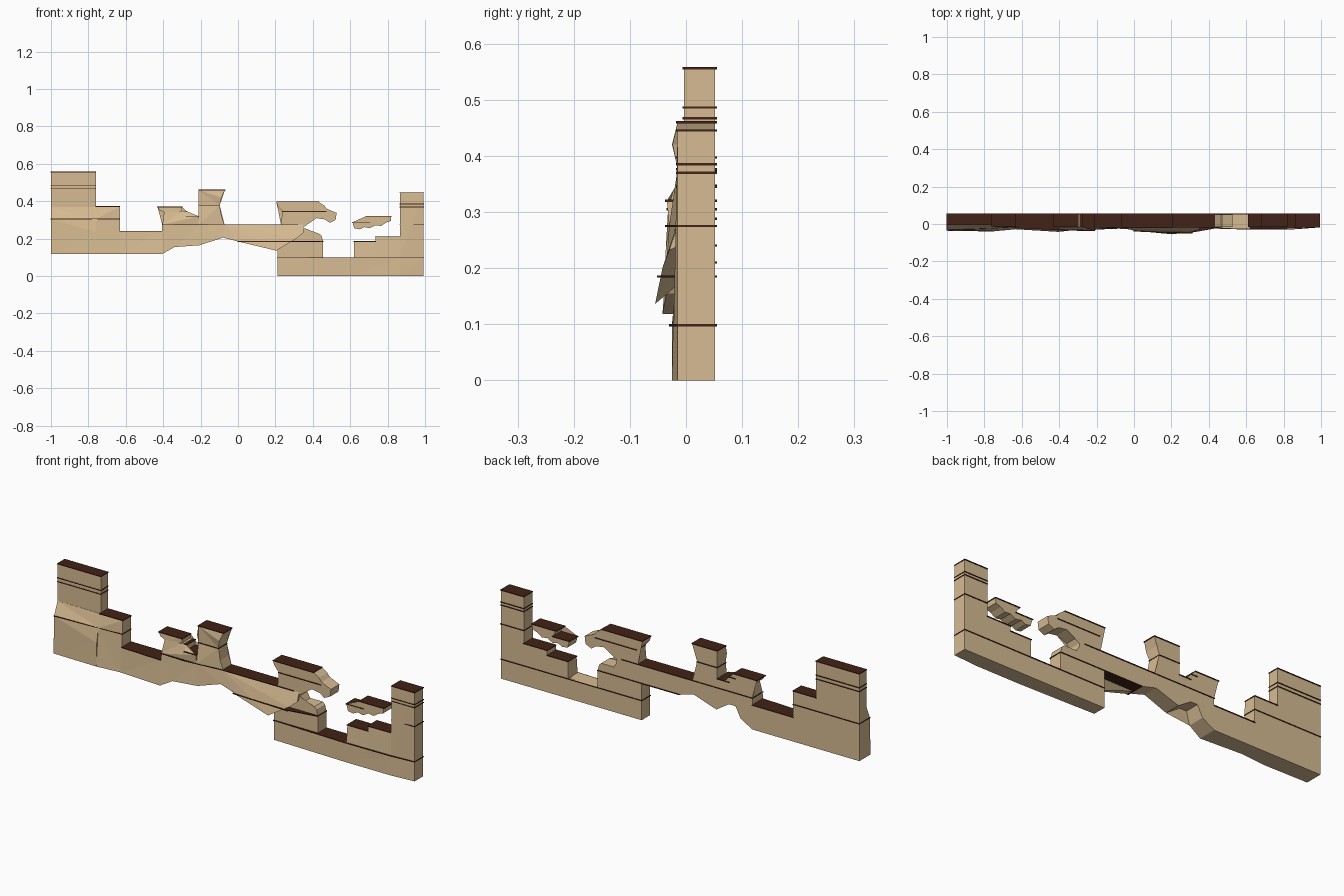
import bpy, bmesh

BACK = 0.052


def material(name, col):
    m = bpy.data.materials.new(name)
    m.diffuse_color = col
    return m


SAND = material("sandstone", (0.68, 0.50, 0.29, 1))
DARK = material("dark_strata", (0.055, 0.016, 0.008, 1))


def finish(name, bm, mat):
    bmesh.ops.recalc_face_normals(bm, faces=bm.faces)
    me = bpy.data.meshes.new(name)
    bm.to_mesh(me)
    bm.free()
    me.materials.append(mat)
    ob = bpy.data.objects.new(name, me)
    bpy.context.collection.objects.link(ob)
    return ob


def slab(name, pts, front=-0.015, mat=SAND, back=BACK):
    """Outline of (x, z[, front y]) points pulled back to a flat rear face."""
    bm = bmesh.new()
    f = [bm.verts.new((p[0], p[2] if len(p) > 2 else front, p[1])) for p in pts]
    b = [bm.verts.new((p[0], back, p[1])) for p in pts]
    n = len(pts)
    for i in range(n):
        j = (i + 1) % n
        bm.faces.new((f[i], f[j], b[j], b[i]))
    caps = [bm.faces.new(f), bm.faces.new(b[::-1])]
    bmesh.ops.triangulate(bm, faces=caps)
    return finish(name, bm, mat)


def hull(name, pts):
    bm = bmesh.new()
    for p in pts:
        bm.verts.new(p)
    bmesh.ops.convex_hull(bm, input=bm.verts)
    return finish(name, bm, SAND)


def band(x0, x1, z, y0=-0.018, y1=None):
    """Thin dark layer, standing slightly proud all round; z is its top."""
    y1 = y0 if y1 is None else y1
    e, t = 0.002, 0.004
    bm = bmesh.new()
    for zz in (z - t, z):
        for x, y in ((x0 - e, y0), (x1 + e, y1), (x1 + e, 0.055), (x0 - e, 0.055)):
            bm.verts.new((x, y, zz))
    bmesh.ops.convex_hull(bm, input=bm.verts)
    finish("strata_band", bm, DARK)


# left cliff: flared foot, shoulder and upright tower
slab("left_cliff_foot", [(-1, .118, -.036), (-.76, .118, -.040), (-.76, .235, -.036), (-.76, .305, -.024), (-1, .305, -.032)])
slab("left_cliff_flare", [(-1, .305, -.032), (-.76, .305, -.024), (-.76, .37, -.006), (-1, .37, -.004)])
slab("left_cliff_tower", [(-1, .37), (-.76, .37), (-.76, .557), (-1, .557)], -.004)
slab("left_shoulder", [(-.76, .118, -.040), (-.632, .118, -.028), (-.632, .24, -.02), (-.632, .372, -.012),
                       (-.76, .372, -.006), (-.76, .305, -.024)])
slab("left_ledge", [(-.632, .118, -.028), (-.405, .118, -.042), (-.405, .24, -.03), (-.632, .24, -.02)])

# middle bridge
slab("bridge_left", [(-.405, .118, -.042), (-.34, .155, -.035), (-.312, .21, -.022), (-.275, .21, -.022),
                     (-.205, .165, -.03), (-.08, .206, -.025), (-.07, .275, -.016), (-.21, .275, -.02),
                     (-.275, .275, -.034), (-.405, .275, -.03)])
slab("bridge_right", [(-.08, .206, -.025), (0, .185, -.03), (.215, .185, -.02), (.35, .22, -.015),
                      (.35, .275, -.015), (-.07, .275, -.016)])
hull("bridge_overhang", [(0, -.036, .185), (.205, -.055, .136), (.35, -.03, .232), (.35, -.015, .275),
                         (-.06, -.018, .272), (0, 0, .185), (.21, 0, .183), (.35, 0, .245), (.31, -.042, .2)])

# left stack of the bridge, flared at the top, with its two steps
slab("small_stack", [(-.405, .275, -.03), (-.21, .275, -.03), (-.21, .32, -.034), (-.275, .32, -.034),
                     (-.275, .347, -.016), (-.30, .35, -.016), (-.30, .37, -.015), (-.43, .37, -.015),
                     (-.42, .352, -.015), (-.395, .342, -.018)])
# tall waisted stack
slab("tall_stack_base", [(-.21, .275, -.03), (-.072, .275, -.016), (-.088, .32, -.016), (-.098, .378, -.015), (-.21, .378, -.015)])
slab("tall_stack_top", [(-.21, .378, -.015), (-.098, .378, -.015), (-.088, .42, -.024), (-.07, .46, -.015),
                        (-.21, .46, -.015), (-.21, .42, -.025)])

# broken arch with its drooping tip
slab("arch", [(.23, .275), (.335, .275), (.345, .258), (.35, .268), (.365, .29), (.42, .31), (.465, .303), (.49, .285), (.522, .3),
              (.527, .338), (.475, .36), (.46, .378), (.43, .397), (.205, .397), (.212, .375), (.237, .345)])
# recessed wall under the arch, with a rounded ledge
slab("arch_foot", [(.21, .1), (.455, .1), (.455, .185), (.447, .215), (.435, .226), (.365, .226), (.345, .26), (.21, .26)])

# right cliff
slab("right_base", [(.21, 0, -.015), (.61, 0, -.025), (.865, 0, -.025), (.992, 0, -.015),
                    (.992, .1, -.015), (.865, .1, -.023), (.61, .1, -.025), (.21, .1, -.015)])
slab("right_step_low", [(.62, .1, -.025), (.74, .1, -.024), (.74, .185, -.017), (.62, .185, -.017)])
slab("right_step_high", [(.735, .1, -.024), (.865, .1, -.022), (.865, .21, -.015), (.735, .21, -.017)])
slab("right_tower", [(.865, .1, -.022), (.992, .1, -.015), (.992, .445), (.865, .445), (.865, .21)])

# floating fragment
slab("floating_rock", [(.612, .288), (.622, .255), (.65, .25), (.675, .262), (.705, .256), (.735, .272), (.765, .268),
                       (.79, .285), (.817, .295), (.82, .32), (.685, .32), (.7, .305), (.705, .288)])

# dark strata and cap layers
for z in (.469, .488, .558):
    band(-1, -.76, z, -.006)
for x0, x1, z, y0, y1 in (
        (-1, -.632, .307, -.035, -.018), (-.76, -.632, .374, -.014, -.014), (-.632, -.405, .242, -.022, -.032),
        (-.405, -.275, .277, -.033, -.037), (-.275, -.07, .277, -.037, -.019), (-.07, .32, .277, -.02, -.018),
        (-.43, -.30, .372, -.017, -.017), (-.31, -.275, .349, -.017, -.017), (-.275, -.21, .322, -.037, -.037),
        (-.21, -.098, .378, -.018, -.018), (-.21, -.07, .462, -.018, -.018),
        (.237, .47, .347, -.018, -.018), (.207, .43, .399, -.018, -.018),
        (0, .31, .187, -.04, -.052), (.31, .455, .187, -.046, -.02),
        (.21, .61, .1, -.018, -.03), (.61, .865, .1, -.03, -.028), (.865, .992, .1, -.028, -.018),
        (.62, .735, .187, -.02, -.02), (.735, .865, .212, -.02, -.018),
        (.612, .705, .29, -.017, -.017), (.685, .82, .322, -.017, -.017)):
    band(x0, x1, z, y0, y1)
for z in (.277, .372, .387, .447):
    band(.865, .992, z, -.018)
